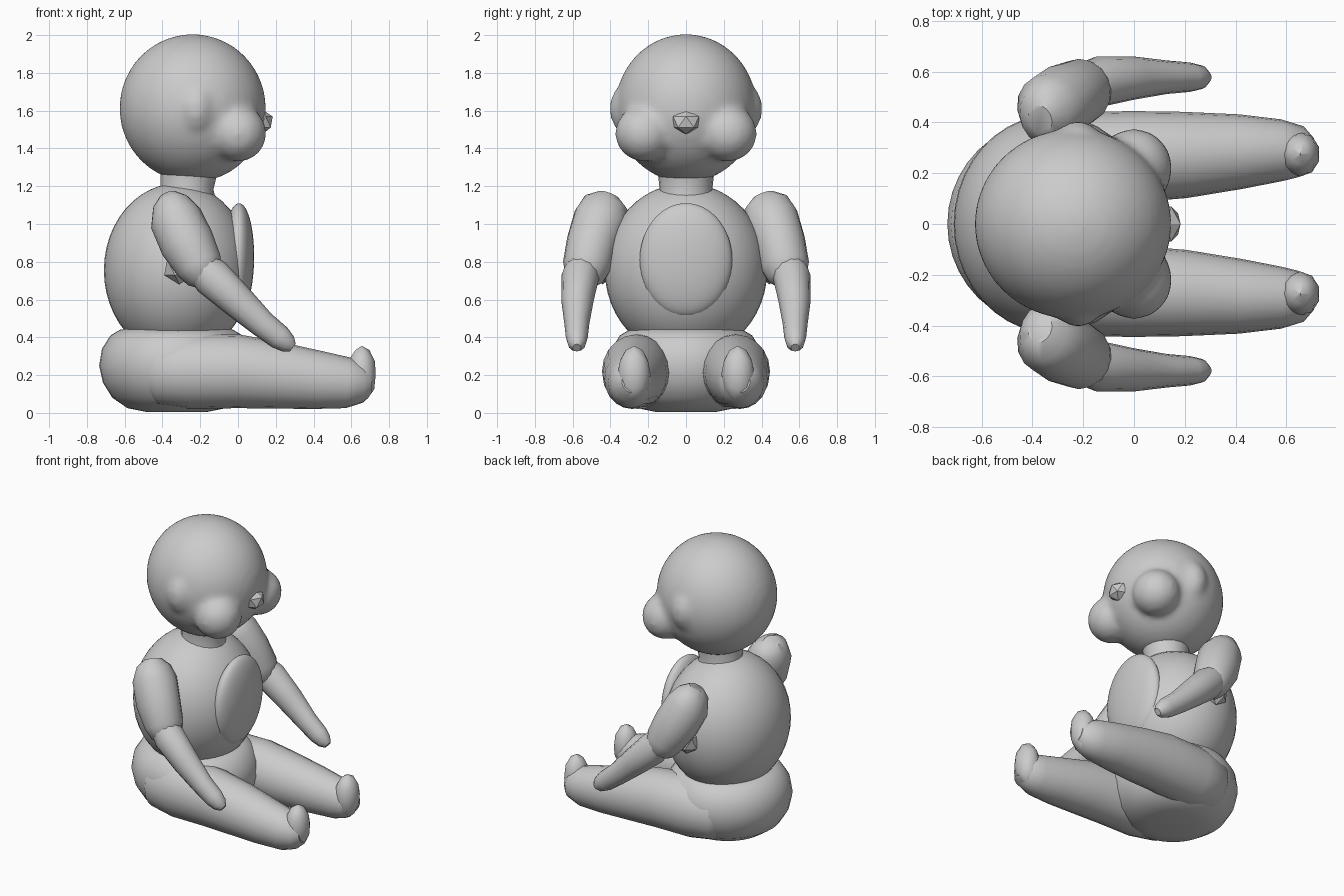
import bpy, bmesh, math
from mathutils import Vector, Matrix

cube = bpy.data.objects.get("Cube")
if cube:
    bpy.data.objects.remove(cube)

GREY = (0.6, 0.6, 0.6, 1)
grey = bpy.data.materials.new("plain grey")
grey.use_nodes = True
grey.diffuse_color = GREY
grey.node_tree.nodes["Principled BSDF"].inputs["Base Color"].default_value = GREY


def finish(name, bm, angle=40):
    bmesh.ops.recalc_face_normals(bm, faces=bm.faces)
    mesh = bpy.data.meshes.new(name)
    bm.to_mesh(mesh)
    bm.free()
    mesh.materials.append(grey)
    ob = bpy.data.objects.new(name, mesh)
    bpy.context.collection.objects.link(ob)
    bpy.ops.object.select_all(action='DESELECT')
    ob.select_set(True)
    bpy.context.view_layer.objects.active = ob
    bpy.ops.object.shade_smooth_by_angle(angle=math.radians(angle))
    return ob


def add_ball(bm, centre, radii, tilt=0, u=40, v=24):
    m = (Matrix.Translation(centre) @ Matrix.Rotation(tilt, 4, 'Y')
         @ Matrix.Diagonal((*radii, 1)))
    bmesh.ops.create_uvsphere(bm, u_segments=u, v_segments=v, radius=1, matrix=m)


def ball(name, centre, radii, tilt=0):
    bm = bmesh.new()
    add_ball(bm, centre, radii, tilt)
    return finish(name, bm)


def pebble(name, centre, radii, level=1):
    """Coarse faceted lump."""
    bm = bmesh.new()
    m = Matrix.Translation(centre) @ Matrix.Diagonal((*radii, 1))
    bmesh.ops.create_icosphere(bm, subdivisions=level, radius=1, matrix=m)
    return finish(name, bm, 30)


def limb(name, stations, side=1, sides=20):
    """Loft of elliptic rings; station = (x, y, z, width radius, height radius)."""
    bm = bmesh.new()
    pts = [Vector((s[0], s[1] * side, s[2])) for s in stations]
    rings = []
    for i, s in enumerate(stations):
        t = (pts[min(i + 1, len(pts) - 1)] - pts[max(i - 1, 0)]).normalized()
        a = (Vector((0, 1, 0)) - t * t.y).normalized()
        b = t.cross(a)
        rings.append([bm.verts.new(pts[i] + a * s[3] * math.cos(k * math.tau / sides)
                                   + b * s[4] * math.sin(k * math.tau / sides))
                      for k in range(sides)])
    for r, q in zip(rings, rings[1:]):
        for k in range(sides):
            n = (k + 1) % sides
            bm.faces.new((r[k], r[n], q[n], q[k]))
    bm.faces.new(rings[0])
    bm.faces.new(rings[-1])
    return finish(name, bm)


# Head: skull, cheeks and ear nubs fused into one soft skin
bm = bmesh.new()
add_ball(bm, (-0.24, 0, 1.613), (0.388, 0.375, 0.392))
for s in (1, -1):
    add_ball(bm, (0, 0.22 * s, 1.48), (0.15, 0.155, 0.15))
    add_ball(bm, (-0.22, 0.3 * s, 1.61), (0.1, 0.105, 0.14))
head = finish("head", bm)
fuse = head.modifiers.new("fuse", 'REMESH')
fuse.mode = 'VOXEL'
fuse.voxel_size = 0.022
fuse.use_smooth_shade = True
soften = head.modifiers.new("soften", 'SMOOTH')
soften.factor = 0.5
soften.iterations = 6

# Nose
pebble("nose", (0.13, 0, 1.54), (0.06, 0.08, 0.065))

# Neck, torso and belly
limb("neck", [(-0.27, 0, 1.1, 0.16, 0.16), (-0.27, 0, 1.19, 0.14, 0.14),
              (-0.26, 0, 1.28, 0.15, 0.15)])
ball("torso", (-0.32, 0, 0.755), (0.39, 0.43, 0.46))
ball("belly_patch", (0, 0, 0.81), (0.085, 0.245, 0.3), 0.02)

# Seat: a round cushion with a rolled rim
rim = [(0.005, 0.16), (0.025, 0.26), (0.08, 0.34), (0.16, 0.39), (0.25, 0.41),
       (0.34, 0.395), (0.41, 0.35), (0.44, 0.3), (0.45, 0.22)]
limb("seat", [(-0.325, 0, z, r, r) for z, r in rim], sides=40)

for side, label in ((1, "left"), (-1, "right")):
    # Leg and foot
    limb(label + "_leg", [
        (-0.5, 0.22, 0.22, 0.1, 0.12), (-0.42, 0.235, 0.22, 0.17, 0.18),
        (-0.25, 0.25, 0.22, 0.19, 0.2), (0, 0.265, 0.22, 0.18, 0.195),
        (0.2, 0.272, 0.2, 0.17, 0.178), (0.42, 0.285, 0.175, 0.147, 0.155),
        (0.58, 0.29, 0.16, 0.122, 0.135), (0.66, 0.285, 0.16, 0.1, 0.105),
        (0.7, 0.28, 0.165, 0.06, 0.06)], side)
    pebble(label + "_foot", (0.655, 0.275 * side, 0.205), (0.078, 0.088, 0.15), 2)

    # Upper arm, forearm and the creased underarm
    limb(label + "_upper_arm", [
        (-0.37, 0.41, 1.15, 0.06, 0.05), (-0.355, 0.425, 1.11, 0.12, 0.1),
        (-0.33, 0.45, 1.03, 0.145, 0.14), (-0.27, 0.495, 0.9, 0.138, 0.145),
        (-0.205, 0.525, 0.78, 0.128, 0.125), (-0.175, 0.535, 0.72, 0.105, 0.1),
        (-0.155, 0.54, 0.68, 0.055, 0.05)], side, 16)
    limb(label + "_forearm", [
        (-0.22, 0.54, 0.8, 0.08, 0.08), (-0.14, 0.56, 0.72, 0.1, 0.105),
        (0, 0.575, 0.59, 0.085, 0.09), (0.13, 0.578, 0.47, 0.066, 0.072),
        (0.22, 0.578, 0.4, 0.058, 0.066), (0.265, 0.578, 0.365, 0.047, 0.05),
        (0.29, 0.578, 0.345, 0.022, 0.025)], side, 12)
    pebble(label + "_underarm", (-0.31, 0.44 * side, 0.77), (0.09, 0.06, 0.09))
